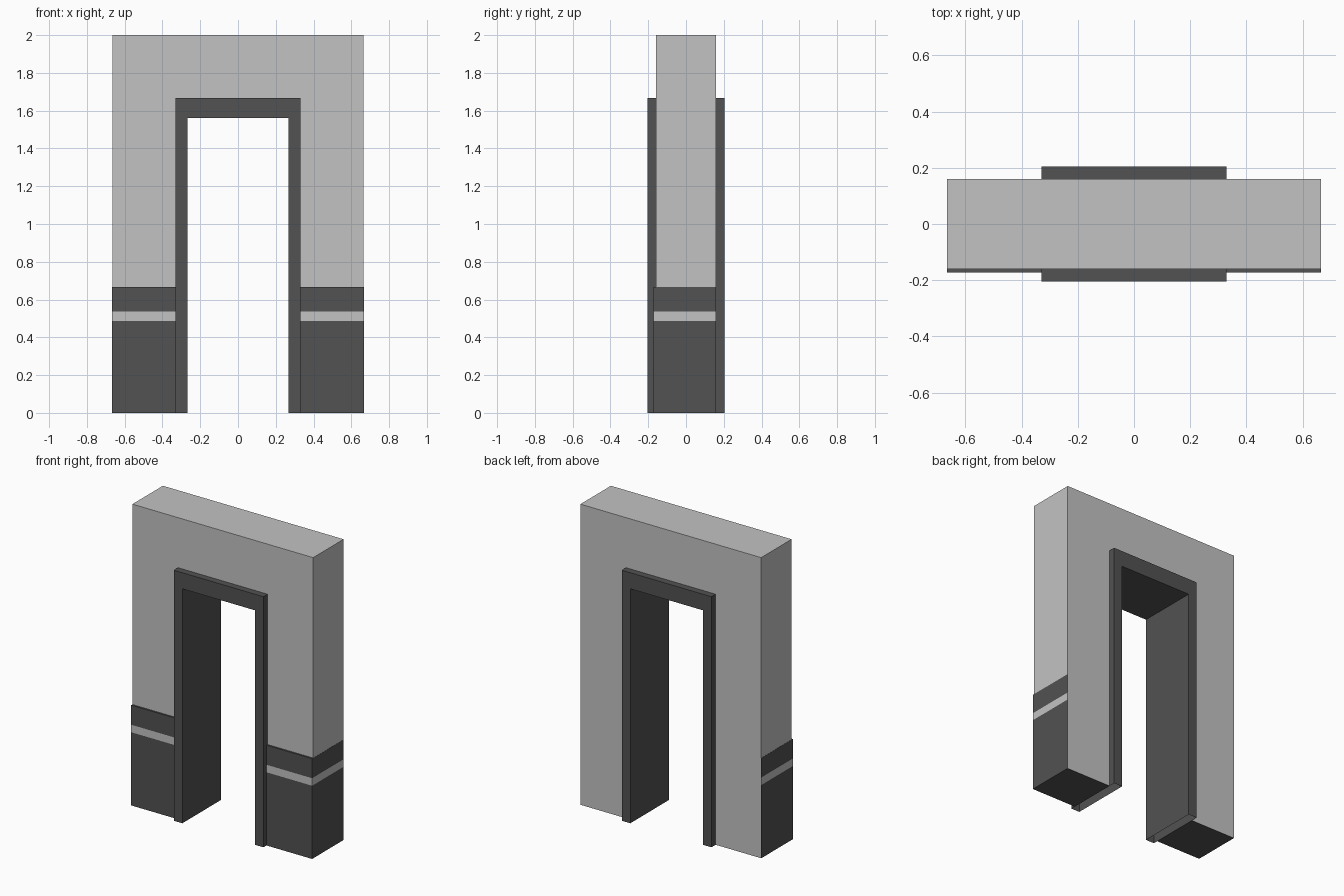
import bpy, bmesh

if "Cube" in bpy.data.objects:
    bpy.data.objects.remove(bpy.data.objects["Cube"], do_unlink=True)


def make_material(name, value):
    mat = bpy.data.materials.new(name)
    mat.use_nodes = True
    colour = (value, value, value, 1)
    mat.diffuse_color = colour
    mat.node_tree.nodes["Principled BSDF"].inputs["Base Color"].default_value = colour
    return mat


light = make_material("light grey", 0.545)
dark = make_material("dark grey", 0.084)


def finish(name, bm, materials):
    mesh = bpy.data.meshes.new(name)
    bm.to_mesh(mesh)
    bm.free()
    for mat in materials:
        mesh.materials.append(mat)
    obj = bpy.data.objects.new(name, mesh)
    bpy.context.collection.objects.link(obj)
    return obj


def portal(name, outer, top, inner, inner_top, depth, mat, is_open):
    """Upside-down U extruded along y; faces matching is_open are left out."""
    bm = bmesh.new()
    outline = [(-outer, 0), (-outer, top), (outer, top), (outer, 0),
               (inner, 0), (inner, inner_top), (-inner, inner_top), (-inner, 0)]
    face = bm.faces.new([bm.verts.new((x, -depth, z)) for x, z in outline])
    result = bmesh.ops.extrude_face_region(bm, geom=[face], use_keep_orig=True)
    moved = [g for g in result["geom"] if isinstance(g, bmesh.types.BMVert)]
    bmesh.ops.translate(bm, vec=(0, 2 * depth, 0), verts=moved)
    bmesh.ops.recalc_face_normals(bm, faces=bm.faces)
    hidden = [f for f in bm.faces if is_open(f)]
    bmesh.ops.delete(bm, geom=hidden, context='FACES')
    return finish(name, bm, [mat])


# Wall: the opening is lined by the frame, the feet are closed by the dado
HALF, JAMB, HEAD = 0.665, 0.33, 1.667
portal("wall", HALF, 2.0, JAMB, HEAD, 0.16, light,
       lambda f: f.normal.z < -0.5
       or (abs(f.normal.x) > 0.5 and abs(f.calc_center_median().x) < 0.5))

# Door frame: open at the feet
portal("door_frame", JAMB, HEAD, 0.267, 1.56, 0.204, dark,
       lambda f: f.normal.z < -0.5 and f.calc_center_median().z < 0.1)


# Dado panels wrapping the front and outer side of each pier
def dado(name, side):
    front, back, height = -0.172, 0.159, HEAD - 1
    outer = HALF + 0.001
    stripe = (0.487, 0.537)
    bm = bmesh.new()
    bmesh.ops.create_cube(bm, size=1)
    bmesh.ops.scale(bm, vec=(outer - JAMB, back - front, height), verts=bm.verts)
    bmesh.ops.translate(bm, verts=bm.verts,
                        vec=(side * (outer + JAMB) / 2, (front + back) / 2, height / 2))
    for z in stripe:
        bmesh.ops.bisect_plane(bm, geom=bm.verts[:] + bm.edges[:] + bm.faces[:],
                               plane_co=(0, 0, z), plane_no=(0, 0, 1))
    # The face against the frame is covered
    bm.normal_update()
    covered = [f for f in bm.faces if f.normal.x * side < -0.5]
    bmesh.ops.delete(bm, geom=covered, context='FACES')
    for f in bm.faces:
        f.material_index = int(stripe[0] < f.calc_center_median().z < stripe[1])
    return finish(name, bm, [dark, light])


dado("dado_left", 1)
dado("dado_right", -1)
